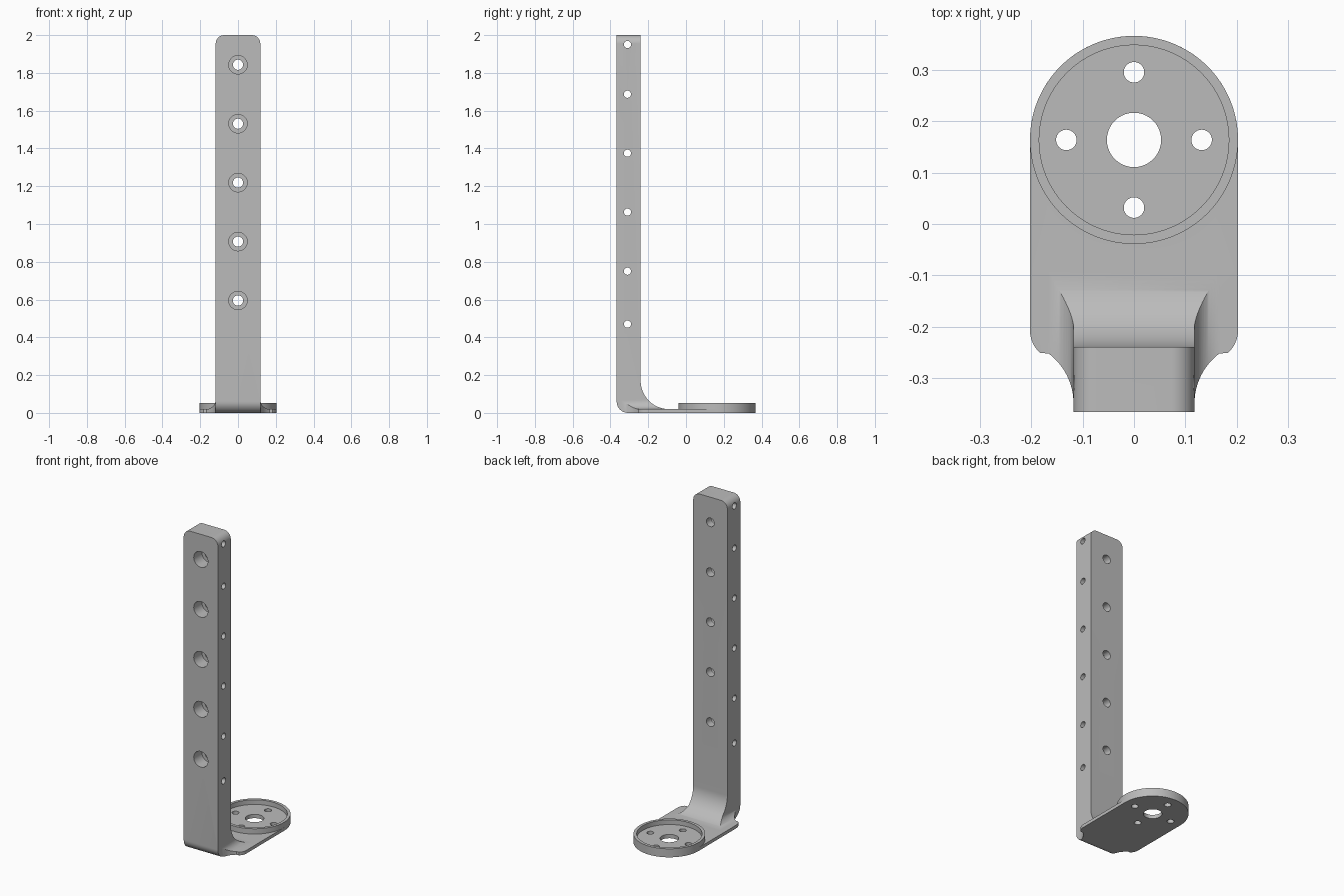
import bpy
import bmesh
from math import sin, cos, pi
from mathutils import Vector

cube = bpy.data.objects.get("Cube")
if cube:
    bpy.data.objects.remove(cube)

GREY = (0.5, 0.5, 0.5, 1)
metal = bpy.data.materials.new("plain grey")
metal.use_nodes = True
metal.diffuse_color = GREY
metal.node_tree.nodes["Principled BSDF"].inputs["Base Color"].default_value = GREY

HALF = 0.118          # half width of the upright
FRONT, BACK = -0.367, -0.24
PLATE = 0.02          # foot plate thickness
DISC_Y, DISC_R = 0.164, 0.203


def arc(cx, cy, r, a, b, n=12):
    """Points on an arc from angle a to b, in degrees."""
    angles = [(a + (b - a) * i / n) * pi / 180 for i in range(n + 1)]
    return [(cx + r * cos(t), cy + r * sin(t)) for t in angles]


def prism(name, profile, place, low, high):
    """Extrude a 2D profile; place(u, v, w) maps it into space."""
    bm = bmesh.new()
    face = bm.faces.new([bm.verts.new(place(u, v, low)) for u, v in profile])
    new = bmesh.ops.extrude_face_region(bm, geom=[face])["geom"]
    shift = Vector(place(0, 0, high)) - Vector(place(0, 0, low))
    bmesh.ops.translate(bm, verts=[g for g in new if isinstance(g, bmesh.types.BMVert)], vec=shift)
    bmesh.ops.recalc_face_normals(bm, faces=bm.faces)
    mesh = bpy.data.meshes.new(name)
    bm.to_mesh(mesh)
    bm.free()
    obj = bpy.data.objects.new(name, mesh)
    bpy.context.collection.objects.link(obj)
    mesh.materials.append(metal)
    return obj


def combine(obj, tool, operation):
    """Apply a boolean and discard the tool."""
    bpy.context.view_layer.objects.active = obj
    mod = obj.modifiers.new("cut", "BOOLEAN")
    mod.operation, mod.object, mod.solver = operation, tool, "EXACT"
    bpy.ops.object.modifier_apply(modifier=mod.name)
    bpy.data.objects.remove(tool)


def along_x(u, v, w): return (w, u, v)
def along_y(u, v, w): return (u, w, v)
def along_z(u, v, w): return (u, v, w)


def circle(x, y, r, n=40):
    return arc(x, y, r, 0, 360, n)[:-1]


def mirrored(right_half):
    """Close a profile by mirroring its right half."""
    return right_half + [(-u, v) for u, v in reversed(right_half)]


# Side profile: upright and foot joined by a large inner fillet
side = arc(FRONT + 0.06, 0.06, 0.06, 180, 270)
side += [(0.4, 0), (0.4, PLATE)]
side += arc(BACK + 0.15, PLATE + 0.15, 0.15, 270, 180, 24)
side += [(BACK, 2), (FRONT, 2)]
bracket = prism("bracket", side, along_x, -0.3, 0.3)

# Front profile: rounded top and small fillets where upright meets plate
front = [(0.25, 0), (0.25, PLATE)]
front += arc(HALF + 0.05, PLATE + 0.05, 0.05, 270, 180)
front += arc(HALF - 0.045, 2 - 0.045, 0.045, 0, 90)
combine(bracket, prism("front_profile", mirrored(front), along_y, -0.5, 0.5), "INTERSECT")

# Plan outline: waisted front, straight sides, round rear
plan = [(HALF, -0.4)] + arc(HALF + 0.122, -0.35, 0.122, 180, 127)
plan += arc(DISC_R - 0.06, -0.207, 0.06, -48, 0)
plan += arc(0, DISC_Y, DISC_R, 0, 88, 32)
combine(bracket, prism("plan_outline", mirrored(plan), along_z, -0.1, 2.1), "INTERSECT")

# Round mounting cup with a recessed floor
combine(bracket, prism("cup", circle(0, DISC_Y, DISC_R, 128), along_z, 0, 0.053), "UNION")
combine(bracket, prism("cup_recess", circle(0, DISC_Y, 0.185, 96), along_z, 0.024, 0.1), "DIFFERENCE")

# Cup holes: one large bore and four around it
combine(bracket, prism("bore", circle(0, DISC_Y, 0.053), along_z, -0.1, 0.1), "DIFFERENCE")
for i in range(4):
    x, y = 0.132 * cos(i * pi / 2), DISC_Y + 0.132 * sin(i * pi / 2)
    combine(bracket, prism("cup_hole", circle(x, y, 0.02), along_z, -0.1, 0.1), "DIFFERENCE")

# Counterbored holes through the front of the upright
for i in range(5):
    z = 0.595 + 0.312 * i
    combine(bracket, prism("front_hole", circle(0, z, 0.027), along_y, -0.5, -0.1), "DIFFERENCE")
    combine(bracket, prism("counterbore", circle(0, z, 0.049), along_y, -0.5, FRONT + 0.08), "DIFFERENCE")

# Cross holes through the sides
for z in (0.47, 0.75, 1.063, 1.375, 1.687, 1.95):
    combine(bracket, prism("side_hole", circle(-0.31, z, 0.019, 32), along_x, -0.5, 0.5), "DIFFERENCE")

# Smooth curved faces, keep machined edges crisp
bpy.ops.object.select_all(action="DESELECT")
bracket.select_set(True)
bpy.context.view_layer.objects.active = bracket
bpy.ops.object.shade_smooth_by_angle(angle=pi / 6)
